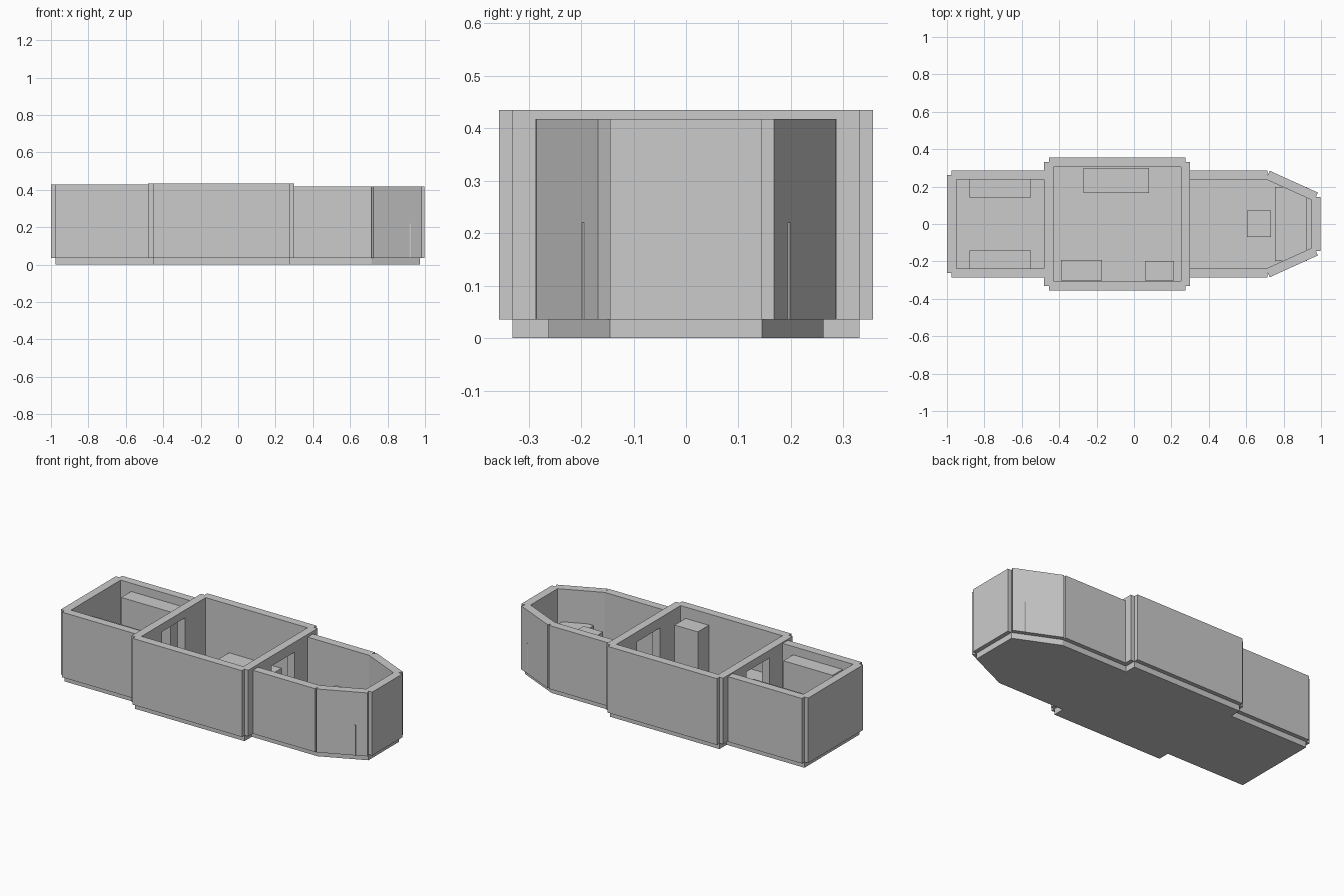
import bpy, bmesh, math
from mathutils import Matrix, Vector

if "Cube" in bpy.data.objects:
    bpy.data.objects.remove(bpy.data.objects["Cube"])

FLOOR = 0.035          # floor thickness, walls stand on top of it
T = 0.05               # wall thickness
AFT_H, MID_H, FORE_H = 0.428, 0.435, 0.418


def prism(name, outline, depth):
    """Extrude a closed outline of 3D points along the depth vector."""
    bm = bmesh.new()
    face = bm.faces.new([bm.verts.new(p) for p in outline])
    new = bmesh.ops.extrude_face_region(bm, geom=[face])["geom"]
    bmesh.ops.translate(bm, vec=Vector(depth),
                        verts=[v for v in new if isinstance(v, bmesh.types.BMVert)])
    bmesh.ops.recalc_face_normals(bm, faces=bm.faces)
    mesh = bpy.data.meshes.new(name)
    bm.to_mesh(mesh)
    bm.free()
    obj = bpy.data.objects.new(name, mesh)
    bpy.context.collection.objects.link(obj)
    return obj


def slab(name, outline, z0, z1):
    return prism(name, [(x, y, z0) for x, y in outline], (0, 0, z1 - z0))


def box(name, x0, x1, y0, y1, z1, z0=FLOOR):
    return slab(name, [(x0, y0), (x1, y0), (x1, y1), (x0, y1)], z0, z1)


def wall(name, a, b, top):
    """Straight wall centred on the line a-b."""
    a, b = Vector(a), Vector(b)
    d = (b - a).normalized()
    n = Vector((-d.y, d.x)) * T / 2
    return slab(name, [a + n, a - n, b - n, b + n], FLOOR, top)


def door_wall(name, x, half, top, door_half, door_top):
    """Partition across the hull with an open doorway in the middle."""
    pts = [(-half, FLOOR), (-half, top), (half, top), (half, FLOOR),
           (door_half, FLOOR), (door_half, door_top),
           (-door_half, door_top), (-door_half, FLOOR)]
    return prism(name, [(x - T / 2, y, z) for y, z in pts], (T, 0, 0))


# Room corner positions along the hull
AFT, MID0, MID1, BEND, NOSE = -0.975, -0.455, 0.275, 0.715, 0.973
W, WM, WN = 0.262, 0.331, 0.145

# Floors
box("aft_floor", AFT, MID0, -W, W, FLOOR, 0)
box("mid_floor", MID0, MID1, -WM, WM, FLOOR, 0)
slab("nose_floor", [(MID1, -W), (BEND, -W), (NOSE, -WN),
                    (NOSE, WN), (BEND, W), (MID1, W)], 0, FLOOR)

# Side walls, mirrored left and right
for side, s in (("right", -1), ("left", 1)):
    wall(f"aft_wall_{side}", (AFT, s * W), (MID0, s * W), AFT_H)
    wall(f"mid_wall_{side}", (MID0, s * WM), (MID1, s * WM), MID_H)
    wall(f"fore_wall_{side}", (MID1, s * W), (BEND, s * W), FORE_H)
    wall(f"angled_wall_{side}", (BEND, s * W), (NOSE, s * WN), FORE_H)
    # Tall lockers in the aft room
    y0, y1 = sorted((s * 0.143, s * 0.238))
    box(f"locker_{side}", -0.88, -0.55, y0, y1, 0.378)

# End walls and partitions
wall("aft_end_wall", (AFT, -W), (AFT, W), AFT_H)
wall("nose_wall", (NOSE, -WN), (NOSE, WN), FORE_H)
door_wall("aft_partition", MID0, WM, MID_H, 0.11, 0.388)
door_wall("fore_partition", MID1, WM, MID_H, 0.11, 0.375)

# Mid room furniture
box("table", -0.27, 0.08, 0.165, 0.30, 0.147)
box("counter", -0.39, -0.17, -0.303, -0.192, 0.18)
box("tall_cabinet", 0.06, 0.215, -0.303, -0.198, 0.368)

# Control room furniture
box("console", 0.755, 0.925, -0.198, 0.198, 0.22)
box("chair", 0.603, 0.733, -0.07, 0.073, 0.272)
